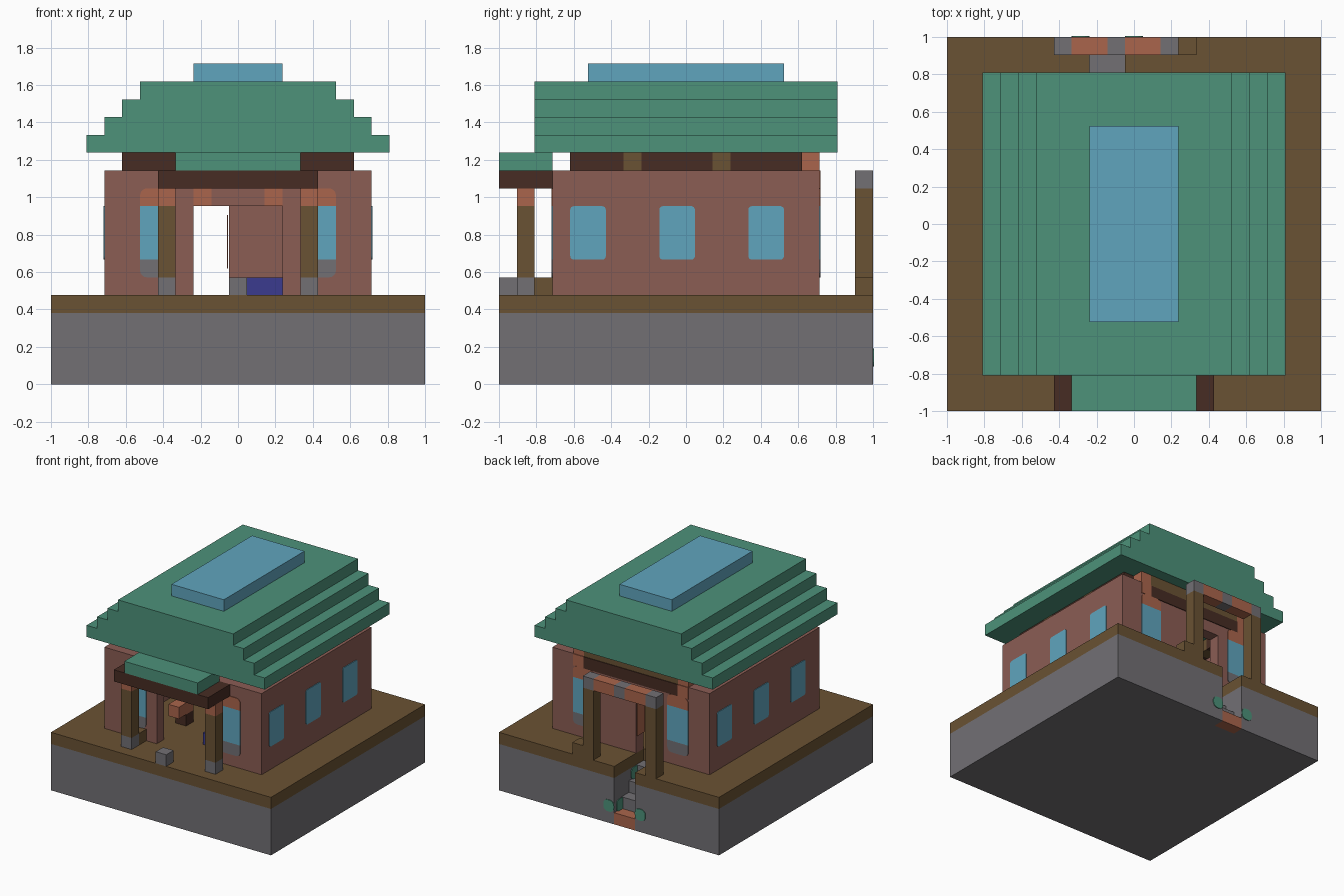
import bpy, bmesh, math
from mathutils import Vector

U = 2 / 21  # one block of the building grid

cube = bpy.data.objects.get("Cube")
if cube:
    bpy.data.objects.remove(cube, do_unlink=True)


def material(name, hex_code):
    rgb = [int(hex_code[i:i + 2], 16) / 255 for i in (0, 2, 4)]
    lin = [c / 12.92 if c < 0.04 else ((c + 0.055) / 1.055) ** 2.4 for c in rgb]
    m = bpy.data.materials.new(name)
    m.use_nodes = True
    m.diffuse_color = (*lin, 1)
    m.node_tree.nodes["Principled BSDF"].inputs["Base Color"].default_value = (*lin, 1)
    return m


stone = material("stone grey", "727074")
earth = material("earth brown", "6A5233")
dark = material("dark timber", "472C23")
clay = material("clay wall", "8B5D54")
orange = material("terracotta", "AA654C")
green = material("roof green", "4D927A")
glass = material("window blue", "60A5BE")
fabric = material("deep blue", "3B3B8E")


def finish(name, bm, mat):
    bmesh.ops.recalc_face_normals(bm, faces=bm.faces)
    mesh = bpy.data.meshes.new(name)
    bm.to_mesh(mesh)
    bm.free()
    mesh.materials.append(mat)
    obj = bpy.data.objects.new(name, mesh)
    bpy.context.collection.objects.link(obj)
    return obj


def boxes(name, mat, *spans):
    """Blocks given as (x0, x1, y0, y1, z0, z1) in grid units."""
    bm = bmesh.new()
    for x0, x1, y0, y1, z0, z1 in spans:
        verts = bmesh.ops.create_cube(bm, size=1)["verts"]
        for v in verts:
            v.co = Vector((x1 if v.co.x > 0 else x0, y1 if v.co.y > 0 else y0,
                           z1 if v.co.z > 0 else z0)) * U
    return finish(name, bm, mat)


def prism(name, mat, points, push):
    """Extrude a flat outline, in grid units."""
    bm = bmesh.new()
    face = bm.faces.new([bm.verts.new(Vector(p) * U) for p in points])
    out = bmesh.ops.extrude_face_region(bm, geom=[face])["geom"]
    bmesh.ops.translate(bm, vec=Vector(push) * U,
                        verts=[g for g in out if isinstance(g, bmesh.types.BMVert)])
    return finish(name, bm, mat)


def plate(name, mat, axis, at, a0, a1, z0, z1, bottom=0, top=0):
    """Thin upright plate facing along +-axis, with rounded bottom or top corners."""
    outline = []
    corners = [(a1, z0, -1, 1, bottom, 270), (a1, z1, -1, -1, top, 0),
               (a0, z1, 1, -1, top, 90), (a0, z0, 1, 1, bottom, 180)]
    for a, z, da, dz, r, start in corners:
        for i in range(5 if r else 1):
            t = math.radians(start + i * 22.5)
            outline.append((a + r * (da + math.cos(t)), z + r * (dz + math.sin(t)))
                           if r else (a, z))
    push = 0.06 if at > 0 else -0.06
    if axis == "x":
        return prism(name, mat, [(at, a, z) for a, z in outline], (push, 0, 0))
    return prism(name, mat, [(a, at, z) for a, z in outline], (0, push, 0))


# Ground block, with a stair slot cut into the back
E = 10.5
for name, mat, z0, z1 in (("stone_base", stone, 0, 4), ("earth_top", earth, 4, 5)):
    boxes(name, mat, (-E, -2.5, -E, E, z0, z1), (-0.5, E, -E, E, z0, z1),
          (-2.5, -0.5, -E, 6.5, z0, z1))

# Stairs climbing inward, with moss on both slot walls
boxes("bottom_stair", orange, (-2.5, -0.5, 9.5, E, 0, 1))
for i in range(1, 4):
    boxes("stair", stone, (-2.5, -0.5, 9.5 - i, E - i, 0, i + 1))
for i in range(4):
    if i % 2 == 0:
        plate("stair_moss", green, "x", -0.5, 9.3 - i, 10.3 - i, i + 1, i + 2, 0.3, 0.3).location.x = -0.06 * U
plate("moss_left", green, "y", E, -0.5, 0.5, 1, 2, 0.4, 0.4)
plate("moss_right", green, "y", E, -3.5, -2.5, 1, 2, 0.4, 0.4)

# House walls with a wide front doorway and a narrow back door
W, I = 7.5, 6.5
boxes("side_walls", clay, (-W, -I, -W, W, 5, 12), (I, W, -W, W, 5, 12))
boxes("front_wall", clay, (-I, -2.5, -W, -I, 5, 12), (2.5, I, -W, -I, 5, 12),
      (-2.5, 2.5, -W, -I, 10, 12))
boxes("back_wall", clay, (-I, -2.5, I, W, 5, 12), (-0.5, I, I, W, 5, 12),
      (-2.5, -0.5, I, W, 10, 12))
for s in (-1, 1):
    a, b = sorted((s * 1.5, s * 2.5))
    plate("doorway_corner", orange, "y", -W, a, b, 10, 11)
plate("back_door_jamb", orange, "x", -0.5, I, W, 6.5, 9.5).location.x = -0.06 * U

# Framed windows on the front and back
for y in (-W, W):
    for s in (-1, 1):
        a, b = sorted((s * 3.5, s * 5.5))
        plate("window_head", orange, "y", y, a, b, 10, 11, 0, 0.4)
        plate("window_pane", glass, "y", y, a, b, 7, 10)
        plate("window_sill", stone, "y", y, a, b, 6, 7, 0.4, 0)

# Plain windows along the sides, offset from one side to the other
for s in (-1, 1):
    for y in (-5.5, -0.5, 4.5):
        plate("side_window", glass, "x", s * W, s * y - 1, s * y + 1, 7, 10, 0.2, 0.2)

# Timber ring under the roof
for s in (-1, 1):
    x0, x1 = sorted((s * 5.5, s * 6.5))
    boxes("side_beam", dark, (x0, x1, -6.5, -3.5, 12, 13), (x0, x1, -2.5, 1.5, 12, 13),
          (x0, x1, 2.5, 6.5, 12, 13))
    boxes("beam_ends", earth, (x0, x1, -3.5, -2.5, 12, 13), (x0, x1, 1.5, 2.5, 12, 13))
    x0, x1 = sorted((s * 4.5, s * 5.5))
    boxes("back_capital", orange, (x0, x1, I, W, 12, 13))
    plate("capital_base", orange, "y", W, x0, x1, 11, 12)
boxes("front_beam", dark, (-5.5, 5.5, -6.5, -5.5, 12, 13))
boxes("back_beam", earth, (-4.5, 4.5, I, W, 12, 13))
plate("back_beam_band", dark, "y", W, -4.5, 4.5, 11, 12)

# Stepped roof and skylight
half = []
for i in range(4):
    half += [(8.5 - i, 13 + i), (8.5 - i, 14 + i)]
outline = half + [(-x, z) for x, z in reversed(half)]
prism("stepped_roof", green, [(x, -8.5, z) for x, z in outline], (0, 17, 0))
boxes("skylight", glass, (-2.5, 2.5, -5.5, 5.5, 17, 18))

# Front porch
boxes("porch_frame", dark, (-4.5, 4.5, -E, -W, 11, 12))
boxes("porch_roof", green, (-3.5, 3.5, -E, -W, 12, 13))
for s in (-1, 1):
    x0, x1 = sorted((s * 3.5, s * 4.5))
    boxes("porch_post_foot", stone, (x0, x1, -9.5, -8.5, 5, 6))
    boxes("porch_post", earth, (x0, x1, -9.5, -8.5, 6, 10))
    boxes("porch_post_cap", orange, (x0, x1, -9.5, -8.5, 10, 11))
boxes("front_stone", stone, (-0.5, 0.5, -E, -9.5, 5, 6))
boxes("porch_earth_mound", earth, (-4.5, -3.5, -8.5, -W, 5, 6))

# Back gate with a striped lintel
boxes("gate_posts", earth, (-4.5, -3.5, 9.5, E, 5, 11), (1.5, 2.5, 9.5, E, 5, 11))
boxes("gate_lintel_stones", stone, *[(x, x + 1, 9.5, E, 11, 12) for x in (-4.5, -1.5, 1.5)])
boxes("gate_lintel_bricks", orange, *[(x, x + 2, 9.5, E, 11, 12) for x in (-3.5, -0.5)])
boxes("gate_earth_mound", earth, (2.5, 3.5, 9.5, E, 5, 6))

# Furniture inside
boxes("rug_bed", fabric, (0.5, 2.5, -5.5, -3.5, 5, 6))
boxes("bench", orange, (-3.5, -2.5, -4.5, -2.5, 6, 7))
boxes("bench_foot", dark, (-3.5, -2.5, -3.5, -2.5, 5, 6))
